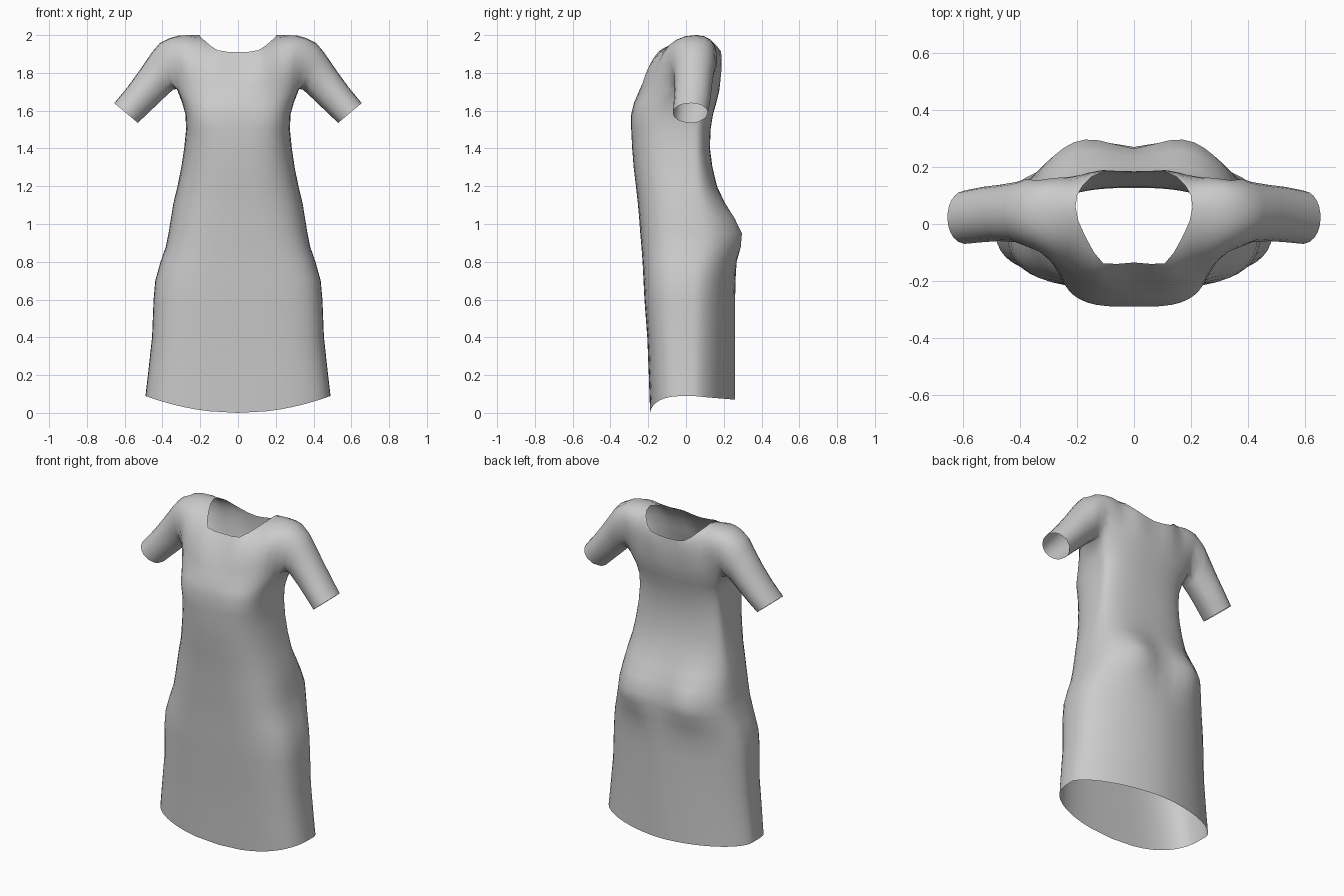
import bpy, bmesh, math
from mathutils import Vector as V

if "Cube" in bpy.data.objects:
    bpy.data.objects.remove(bpy.data.objects["Cube"])

H = 12          # points per quarter ring
R = 7           # rows from chest to shoulder
bm = bmesh.new()

# Body rings: z, half width, front y, back y, front squareness, back squareness
RINGS = [
    (0.00, .49, -.190, .260, 3.5, 1.75), (0.20, .477, -.197, .260, 3.5, 1.75),
    (0.40, .455, -.205, .260, 3.5, 1.8), (0.60, .447, -.220, .260, 3.5, 1.85),
    (0.70, .438, -.225, .263, 3.4, 1.9), (0.80, .410, -.230, .274, 3.2, 2.15),
    (0.88, .382, -.236, .291, 3.1, 2.4), (0.95, .368, -.242, .292, 3.0, 2.5),
    (1.03, .355, -.248, .258, 2.9, 2.5), (1.11, .342, -.255, .210, 2.8, 2.5),
    (1.20, .320, -.265, .165, 2.8, 2.4), (1.30, .300, -.277, .140, 2.9, 2.4),
    (1.40, .285, -.285, .127, 3.0, 2.4), (1.50, .275, -.290, .130, 3.3, 2.4),
    (1.58, .278, -.290, .143, 3.6, 2.4), (1.64, .295, -.276, .160, 3.1, 2.4),
    (1.70, .330, -.250, .175, 2.5, 2.5)]


def ring(k, z, w, yf, yb, nf, nb):
    out = []
    for i in range(2 * H + 1):
        a = (i / H - 1) * math.pi / 2
        n, y1 = (nf, yf) if i < H else (nb, yb)
        c, s = max(0, math.cos(a)), abs(math.sin(a))
        x = 0 if i in (0, 2 * H) else w * c ** (2 / n)
        y = .04 + (y1 - .04) * s ** (2 / n)
        zz = z
        if k == 0:                        # hem dips at the front
            zz = .09 * (x / w) ** 2 if i < H else .09 - .02 * s
        if k == len(RINGS) - 1:           # underarm rises
            zz += .015 * c ** 4
        if i > H:                         # centre-back hollow and fuller hips
            g = math.exp(-((z - .95) / .13) ** 2)
            y += g * (.022 * math.exp(-((x - .2) / .09) ** 2) - .028 * math.exp(-(x / .08) ** 2))
        out.append(bm.verts.new((x, y, zz)))
    return out


def bridge(a, b, closed=False):
    for i in range(len(a) - (0 if closed else 1)):
        j = (i + 1) % len(a)
        q = list(dict.fromkeys((a[i], a[j], b[j], b[i])))
        bm.faces.new(q)


# Skirt and bodice
rings = [ring(k, *r) for k, r in enumerate(RINGS)]
for a, b in zip(rings, rings[1:]):
    bridge(a, b)
top = rings[-1]

# Upper edge: neckline from the centre outwards, then the shoulder line
FRONT = [(0, -.135, 1.91), (.06, -.14, 1.912), (.108, -.138, 1.92),
         (.14, -.10, 1.94), (.17, -.045, 1.965), (.195, .01, 1.988)]
BACK = [(0, .18, 1.90), (.06, .183, 1.905), (.11, .184, 1.915),
        (.15, .165, 1.94), (.18, .135, 1.97), (.20, .10, 1.99)]
RIDGE = [(.205, .06, 2.0), (.26, .055, 2.0), (.315, .05, 1.998), (.36, .045, 1.985)]
ridge = [bm.verts.new(p) for p in RIDGE]


def column(base, i, edge, sign):
    p = base.co
    last = ridge[i - 6] if i > 5 else None
    e = last.co if last else V(edge[i])
    f = min(1, max(0, (i - 1) / 6))      # neck shape blends into shoulder shape
    c = p.lerp(e, .55)
    c.y += sign * .014
    y = p.y * (1 + .13 * max(0, i - 6)) if sign < 0 else .235
    c = c.lerp(V(((p.x + e.x) / 2, y, 2.0)), f)
    col = [base]
    for r in range(1, R + 1):
        t = r / R
        if r == R and last:
            col.append(last)
        else:
            col.append(bm.verts.new(p * (1 - t) ** 2 + c * 2 * t * (1 - t) + e * t * t))
    return col


fcols = [column(top[i], i, FRONT, -1) for i in range(10)]
bcols = [column(top[2 * H - i], i, BACK, 1) for i in range(10)]
for cols in (fcols, bcols):
    for a, b in zip(cols, cols[1:]):
        bridge(a, b)

# Sleeve grown from the armhole: upper x, z, lower x, z, front y, back y
loop = fcols[9] + bcols[9][-2::-1] + [top[i] for i in range(14, 9, -1)]
SLEEVE = [(.415, 1.957, .342, 1.712, -.078, .158), (.455, 1.91, .37, 1.688, -.064, .147),
          (.52, 1.815, .425, 1.635, -.06, .137), (.585, 1.725, .475, 1.588, -.064, .13),
          (.655, 1.64, .53, 1.535, -.07, .117)]
angles = [math.atan2((v.co.z - 1.845) / .14, (v.co.y - .035) / .125) for v in loop]
prev = loop
for xt, zt, xb, zb, y0, y1 in SLEEVE:
    new = []
    for a in angles:
        m = (math.sin(a) + 1) / 2
        new.append(bm.verts.new((xb + (xt - xb) * m,
                                 (y0 + y1) / 2 + (y1 - y0) / 2 * math.cos(a),
                                 zb + (zt - zb) * m)))
    bridge(prev, new, True)
    prev = new

# Relax the shoulder and armhole a little
soft = {v for col in fcols[4:] + bcols[4:] for v in col[1:]} | set(loop)
soft = [v for v in soft if not v.is_boundary]
for _ in range(3):
    bmesh.ops.smooth_vert(bm, verts=soft, factor=.4, use_axis_x=True, use_axis_y=True, use_axis_z=False)

bmesh.ops.recalc_face_normals(bm, faces=bm.faces)
if max(bm.faces, key=lambda f: f.calc_center_median().y).normal.y < 0:
    bmesh.ops.reverse_faces(bm, faces=bm.faces)
for f in bm.faces:
    f.smooth = True
me = bpy.data.meshes.new("dress")
bm.to_mesh(me)
bm.free()
dress = bpy.data.objects.new("dress", me)
bpy.context.collection.objects.link(dress)
mirror = dress.modifiers.new("mirror", 'MIRROR')
mirror.use_clip = True
